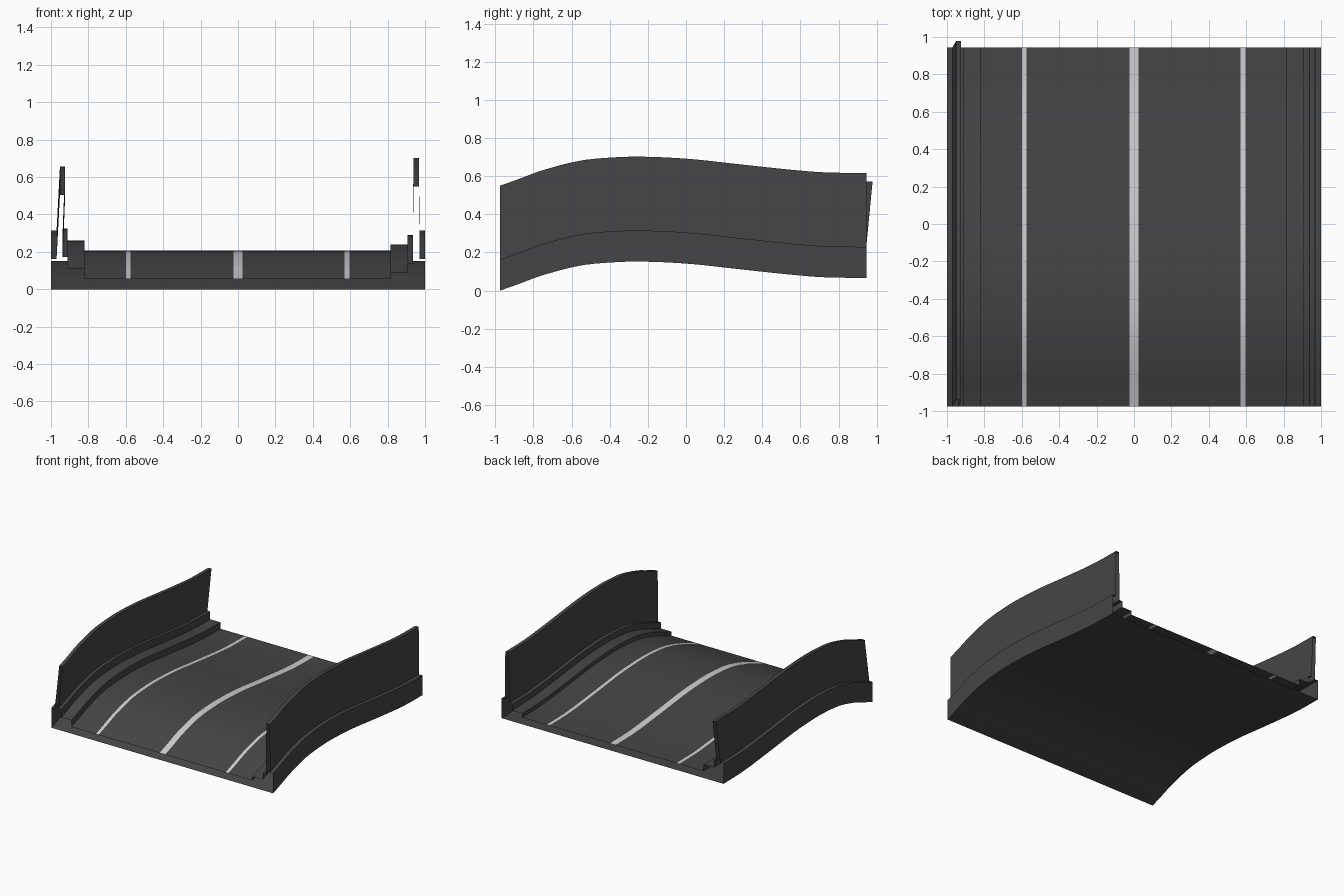
import bpy
import bmesh
import math

cube = bpy.data.objects.get("Cube")
if cube:
    bpy.data.objects.remove(cube, do_unlink=True)


def make_material(name, value):
    mat = bpy.data.materials.new(name)
    mat.use_nodes = True
    colour = (value, value, value, 1)
    mat.diffuse_color = colour
    mat.node_tree.nodes["Principled BSDF"].inputs["Base Color"].default_value = colour
    return mat


asphalt = make_material("dark asphalt grey", 0.06)
paint = make_material("pale line paint", 0.62)

# Hill line along the road: (y, z)
HILL = [(-0.975, 0), (-0.87, 0.037), (-0.76, 0.078), (-0.565, 0.129), (-0.4, 0.147),
        (-0.23, 0.152), (0.02, 0.14), (0.28, 0.112), (0.545, 0.084),
        (0.72, 0.07), (0.945, 0.066)]


def slope(i):
    a, b = HILL[max(i - 1, 0)], HILL[min(i + 1, len(HILL) - 1)]
    return (b[1] - a[1]) / (b[0] - a[0])


def hill_path(steps=4):
    """Smooth cubic path through the hill line."""
    path = []
    for i in range(len(HILL) - 1):
        (y0, z0), (y1, z1) = HILL[i], HILL[i + 1]
        d = y1 - y0
        for k in range(steps):
            t = k / steps
            s = t * t * (3 - 2 * t)
            z = (z0 + (z1 - z0) * s + d * slope(i) * t * (1 - t) ** 2
                 - d * slope(i + 1) * t * t * (1 - t))
            path.append((y0 + d * t, z))
    return path + [HILL[-1]]


PATH = hill_path()


def sweep(name, section, painted=()):
    """Sweep a section of (x, height, y shift) points along the hill as an open shell."""
    bm = bmesh.new()
    rows = [[bm.verts.new((x, y + shift, z + h)) for x, h, shift in section]
            for y, z in PATH]
    for a, b in zip(rows, rows[1:]):
        for i in range(len(section) - 1):
            face = bm.faces.new((a[i], a[i + 1], b[i + 1], b[i]))
            face.material_index = int(i in painted)
    mesh = bpy.data.meshes.new(name)
    bm.to_mesh(mesh)
    bm.free()
    mesh.materials.append(asphalt)
    if painted:
        mesh.materials.append(paint)
    obj = bpy.data.objects.new(name, mesh)
    bpy.context.collection.objects.link(obj)
    bpy.ops.object.select_all(action="DESELECT")
    obj.select_set(True)
    bpy.context.view_layer.objects.active = obj
    bpy.ops.object.shade_smooth_by_angle(angle=math.radians(30))
    return obj


def flat(points):
    return [(x, h, 0) for x, h in points]


# Road surface with three painted lines, and the underside
DECK = 0.055
deck_x = [-0.82, -0.6, -0.575, -0.025, 0.025, 0.57, 0.595, 0.815]
sweep("road_surface", flat([(x, DECK) for x in deck_x]), painted=(1, 3, 5))
sweep("underside", flat([(1, 0), (-1, 0)]))

# Stepped kerbs
sweep("right_kerb", flat([(-0.937, 0.172), (-0.912, 0.172), (-0.912, 0.108),
                          (-0.82, 0.108), (-0.82, DECK)]))
sweep("left_kerb", flat([(0.815, DECK), (0.815, 0.088), (0.907, 0.088),
                         (0.907, 0.138), (0.935, 0.138)]))

# Outer edge beams
RIM = 0.163
sweep("right_edge_beam", flat([(-1, 0), (-1, RIM), (-0.97, RIM)]))
sweep("left_edge_beam", flat([(0.97, RIM), (1, RIM), (1, 0)]))

# Side walls: one leaning, one upright
LEAN = 0.033
sweep("right_wall", [(-0.97, RIM, 0), (-0.952, 0.505, LEAN),
                     (-0.924, 0.505, LEAN), (-0.937, 0.172, 0)])
sweep("left_wall", flat([(0.935, 0.138), (0.938, 0.55), (0.968, 0.55), (0.97, RIM)]))
